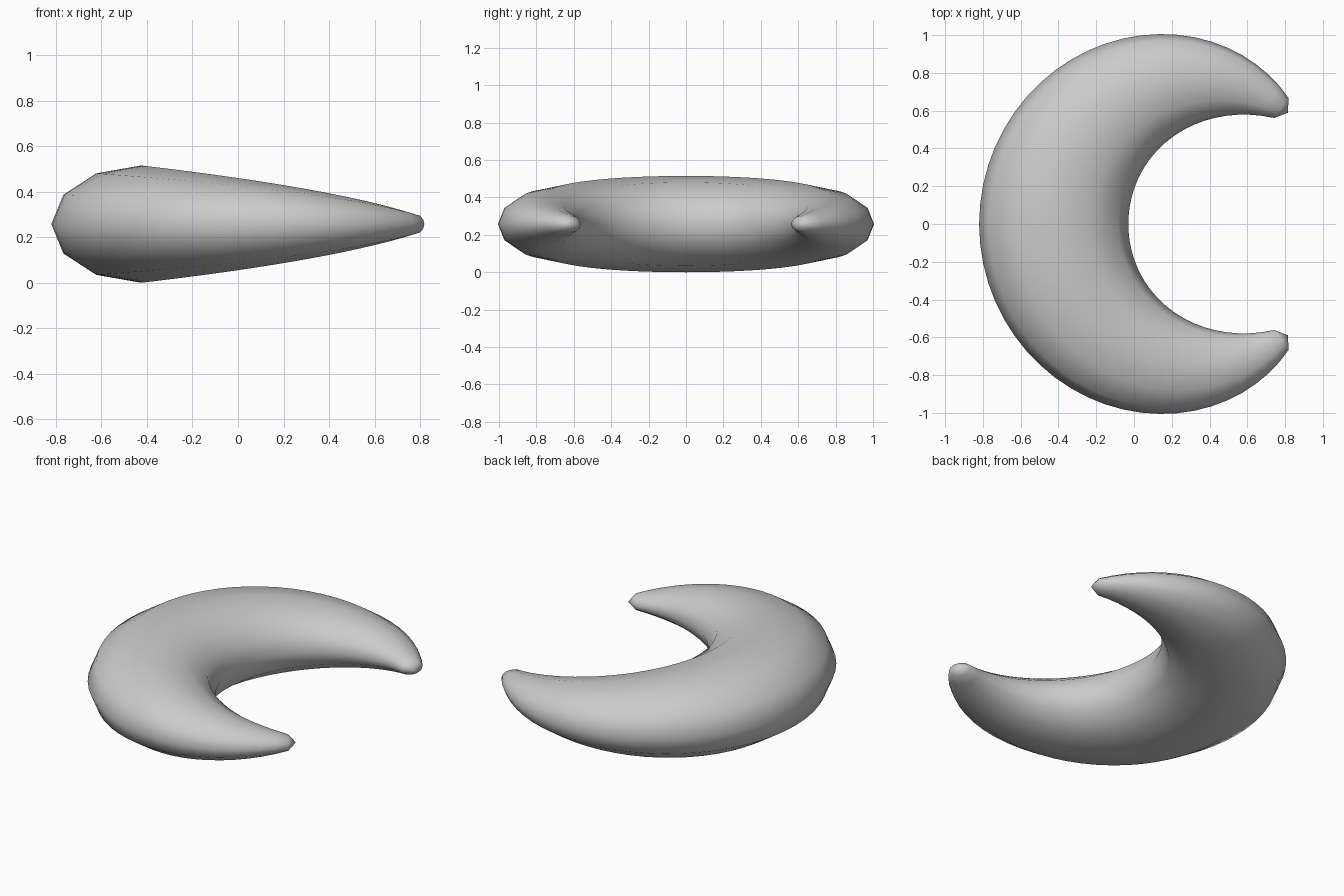
import bpy, bmesh, math
from mathutils import Vector

if "Cube" in bpy.data.objects:
    bpy.data.objects.remove(bpy.data.objects["Cube"])

SIDES, STEPS = 12, 48            # cross-section sides, rings along the arc
CX, R = 0.334, 0.759             # spine arc centre and radius
SWEEP = math.radians(126)        # sweep to each tip, measured from the left
W, H, TIP = 0.395, 0.2575, 0.043 # middle half width, half height, tip length

grey = bpy.data.materials.new("light_grey")
grey.diffuse_color = (0.6, 0.6, 0.6, 1)
grey.use_nodes = True
grey.node_tree.nodes["Principled BSDF"].inputs["Base Color"].default_value = grey.diffuse_color

bm = bmesh.new()

# Tapered elliptical rings swept along the arc
rings = []
for i in range(STEPS + 1):
    t = 2 * i / STEPS - 1
    a = math.pi - t * SWEEP
    out = Vector((math.cos(a), math.sin(a), 0))
    s = 1 - 0.835 * t * t
    ring = []
    for k in range(SIDES):
        b = math.tau * k / SIDES
        p = Vector((CX, 0, H)) + out * (R + W * s * math.cos(b))
        p.z += H * s * math.sin(b)
        ring.append(bm.verts.new(p))
    rings.append(ring)

for r0, r1 in zip(rings, rings[1:]):
    for k in range(SIDES):
        n = (k + 1) % SIDES
        bm.faces.new((r0[k], r0[n], r1[n], r1[k]))

# Short pointed cap on each tip
for ring, side in ((rings[0], -1), (rings[-1], 1)):
    a = math.pi - side * SWEEP
    tangent = Vector((math.sin(a), -math.cos(a), 0)) * side
    centre = Vector((CX + R * math.cos(a), R * math.sin(a), H))
    pole = bm.verts.new(centre + tangent * TIP)
    for k in range(SIDES):
        bm.faces.new((ring[k], ring[(k + 1) % SIDES], pole))

bmesh.ops.recalc_face_normals(bm, faces=bm.faces)
for f in bm.faces:
    f.smooth = True

mesh = bpy.data.meshes.new("crescent")
bm.to_mesh(mesh)
bm.free()
mesh.materials.append(grey)
crescent = bpy.data.objects.new("crescent", mesh)
bpy.context.collection.objects.link(crescent)
